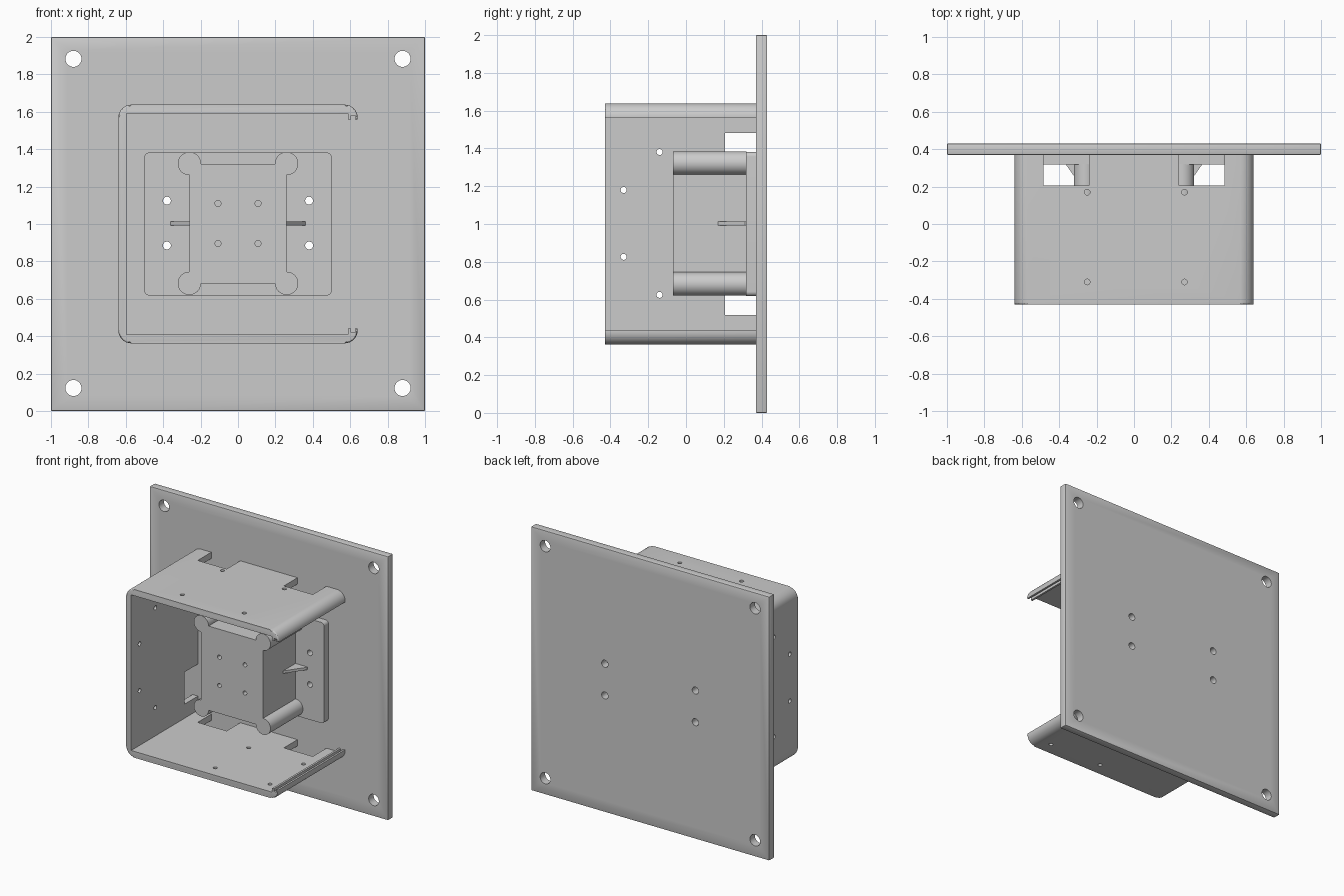
import bpy, bmesh
from math import cos, sin, pi, radians
from mathutils import Matrix, Vector

cube = bpy.data.objects.get("Cube")
if cube:
    bpy.data.objects.remove(cube)

grey = bpy.data.materials.new("light grey plastic")
grey.use_nodes = True
grey.diffuse_color = (0.6, 0.6, 0.6, 1)
grey.node_tree.nodes["Principled BSDF"].inputs["Base Color"].default_value = (0.6, 0.6, 0.6, 1)

MID = 1.0      # height of the centre line
FRONT, BACK = -0.43, 0.43
SIGNS = (-1, 1)


def finish(name, bm):
    bmesh.ops.recalc_face_normals(bm, faces=bm.faces)
    mesh = bpy.data.meshes.new(name)
    bm.to_mesh(mesh)
    bm.free()
    mesh.materials.append(grey)
    obj = bpy.data.objects.new(name, mesh)
    bpy.context.collection.objects.link(obj)
    return obj


def activate(obj):
    bpy.ops.object.select_all(action='DESELECT')
    obj.select_set(True)
    bpy.context.view_layer.objects.active = obj


def smooth(obj):
    activate(obj)
    bpy.ops.object.shade_smooth_by_angle(angle=radians(30))


def arc(cx, cz, r, start, end, steps=8):
    return [(cx + r * cos(radians(start + (end - start) * i / steps)),
             cz + r * sin(radians(start + (end - start) * i / steps)))
            for i in range(steps + 1)]


def rounded_rect(w, h, r):
    """Outline with half sizes w and h."""
    pts = []
    for k, (sx, sz) in enumerate(((1, 1), (-1, 1), (-1, -1), (1, -1))):
        pts += arc(sx * (w - r), sz * (h - r), r, 90 * k, 90 * k + 90)
    return pts


def extrude(bm, pts, y0, y1):
    """Prism along y from an outline in x and height about MID."""
    rings = [[bm.verts.new((x, y, z + MID)) for x, z in pts] for y in (y0, y1)]
    n = len(pts)
    bm.faces.new(rings[0])
    bm.faces.new(rings[1][::-1])
    for i in range(n):
        j = (i + 1) % n
        bm.faces.new((rings[0][i], rings[1][i], rings[1][j], rings[0][j]))
    return rings


def add_box(bm, lo, hi):
    lo, hi = Vector(lo), Vector(hi)
    m = Matrix.Translation((lo + hi) / 2) @ Matrix.Diagonal((*(hi - lo), 1))
    bmesh.ops.create_cube(bm, size=1, matrix=m)


def add_rod(bm, centre, r, length, axis):
    turn = {'X': Matrix.Rotation(pi / 2, 4, 'Y'),
            'Y': Matrix.Rotation(pi / 2, 4, 'X'), 'Z': Matrix()}[axis]
    bmesh.ops.create_cone(bm, cap_ends=True, segments=32, radius1=r, radius2=r,
                          depth=length, matrix=Matrix.Translation(centre) @ turn)


def cut(obj, bm):
    cutter = finish("cutter", bm)
    cutter.hide_render = True
    mod = obj.modifiers.new("cut", 'BOOLEAN')
    mod.operation, mod.solver, mod.object = 'DIFFERENCE', 'EXACT', cutter
    activate(obj)
    bpy.ops.object.modifier_apply(modifier=mod.name)
    bpy.data.objects.remove(cutter)


def screw_holes(obj, r):
    bm = bmesh.new()
    for sx in SIGNS:
        for sz in SIGNS:
            add_rod(bm, (sx * 0.38, 0.37, MID + 0.005 + sz * 0.12), r, 0.3, 'Y')
    cut(obj, bm)


# Back plate with softened edges and corner holes
bm = bmesh.new()
add_box(bm, (-1, 0.37, 0), (1, BACK, 2))
bmesh.ops.bevel(bm, geom=bm.edges[:], offset=0.006, segments=2, affect='EDGES', profile=0.5)
plate = finish("back_plate", bm)
bm = bmesh.new()
for sx in SIGNS:
    for sz in SIGNS:
        add_rod(bm, (sx * 0.88, 0.4, MID + 0.003 + sz * 0.88), 0.043, 0.3, 'Y')
cut(plate, bm)
screw_holes(plate, 0.027)
smooth(plate)

# Open-sided shell with grooved lips on the open side
lip = [(-0.595, 0.59), (0.588, 0.59), (0.588, 0.56), (0.603, 0.56),
       (0.603, 0.58), (0.625, 0.58), (0.625, 0.56), (0.64, 0.56)]
half = lip + arc(0.57, 0.568, 0.07, 0, 90) + arc(-0.57, 0.568, 0.07, 90, 180)
profile = half + [(x, -z) for x, z in reversed(half)]
bm = bmesh.new()
front_ring, _ = extrude(bm, profile, FRONT, 0.374)
outer = front_ring[len(lip) - 1:len(profile) - len(lip) + 1]
rim = [bm.edges.get(pair) for pair in zip(outer, outer[1:])]
bmesh.ops.bevel(bm, geom=rim, offset=0.01, segments=3, affect='EDGES', profile=0.5)
shell = finish("shell", bm)

# Cable notches and small holes in the shell walls
bm = bmesh.new()
for s in SIGNS:
    a, b = sorted((s * 0.24, s * 0.483))
    add_box(bm, (-0.8, 0.207, MID + a), (-0.55, 0.4, MID + b))
    for t in SIGNS:
        z0, z1 = sorted((t * 0.5, t * 0.8))
        add_box(bm, (a, 0.207, MID + z0), (b, 0.4, MID + z1))
    for y, h in ((-0.14, 0.378), (-0.33, 0.177)):
        add_rod(bm, (-0.62, y, MID + 0.003 + s * h), 0.016, 0.2, 'X')
    for y in (0.17, -0.31):
        add_rod(bm, (0.01 + s * 0.26, y, 1.62), 0.015, 0.2, 'Z')
    for y in (0.07, -0.33):
        add_rod(bm, (0.27 + s * 0.23, y, 0.39), 0.015, 0.2, 'Z')
cut(shell, bm)
smooth(shell)

# Mounting pad on the back plate
bm = bmesh.new()
extrude(bm, rounded_rect(0.5, 0.382, 0.025), 0.318, 0.372)
pad = finish("mounting_pad", bm)
screw_holes(pad, 0.021)
smooth(pad)

# Central block with four blind holes
bm = bmesh.new()
add_box(bm, (-0.26, -0.07, MID - 0.317), (0.26, 0.32, MID + 0.322))
block = finish("centre_block", bm)
bm = bmesh.new()
for sx in SIGNS:
    for sz in SIGNS:
        add_rod(bm, (sx * 0.107, -0.07, MID + 0.003 + sz * 0.107), 0.016, 0.12, 'Y')
cut(block, bm)
smooth(block)

# Corner posts and side ribs
for sx, side in ((1, "left"), (-1, "right")):
    for sz, level in ((1, "upper"), (-1, "lower")):
        bm = bmesh.new()
        add_rod(bm, (sx * 0.26, 0.125, MID + 0.003 + sz * 0.32), 0.062, 0.39, 'Y')
        smooth(finish(f"{level}_{side}_post", bm))
    bm = bmesh.new()
    tri = [(0.25, 0.17), (0.25, 0.32), (0.36, 0.32), (0.36, 0.312), (0.26, 0.17)]
    rings = [[bm.verts.new((sx * x, y, MID + 0.003 + h)) for x, y in tri]
             for h in (-0.01, 0.01)]
    bm.faces.new(rings[0])
    bm.faces.new(rings[1])
    for i in range(len(tri)):
        j = (i + 1) % len(tri)
        bm.faces.new((rings[0][i], rings[0][j], rings[1][j], rings[1][i]))
    finish(f"{side}_rib", bm)
